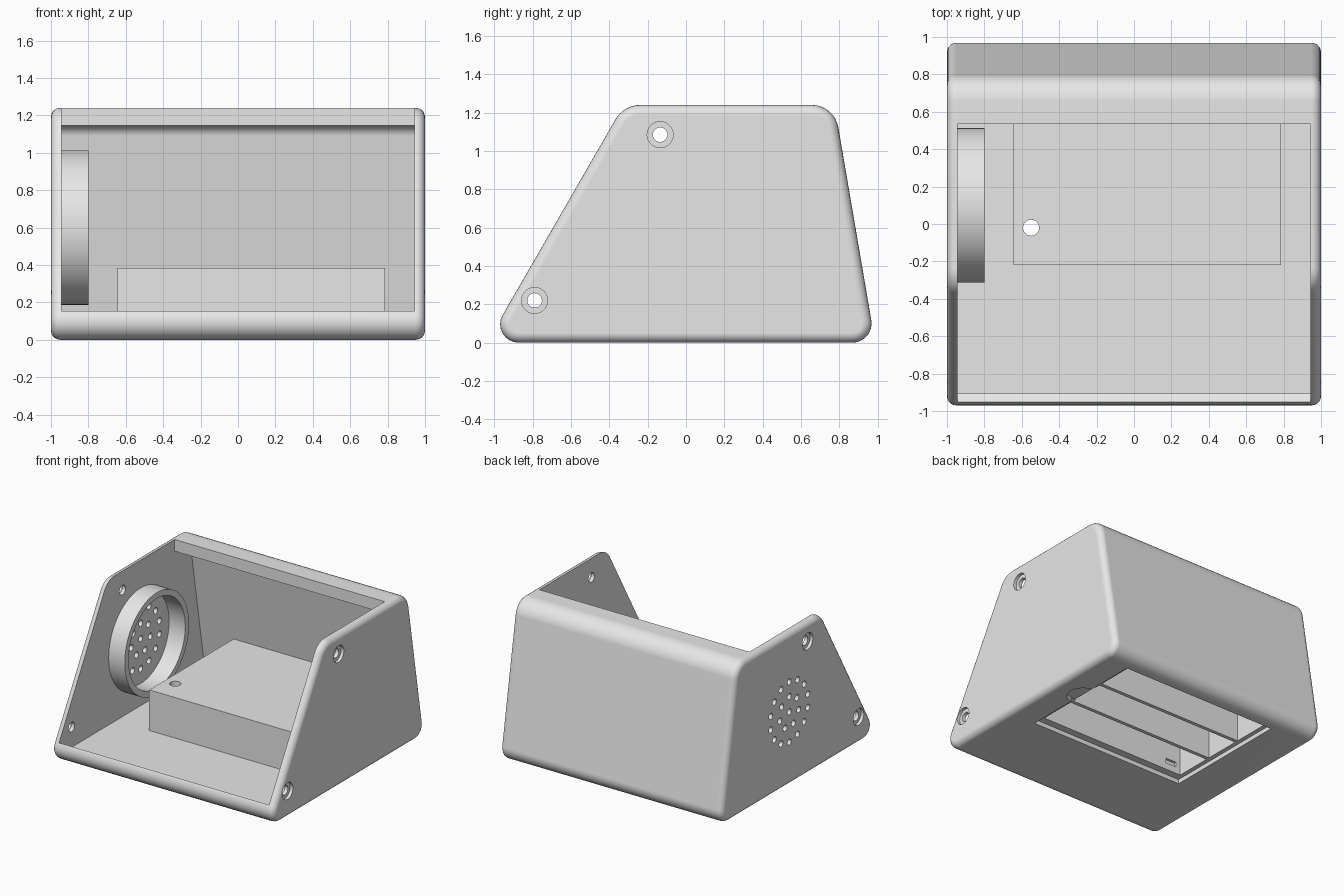
import bpy, bmesh, math
from mathutils import Vector, Matrix

cube = bpy.data.objects.get("Cube")
if cube:
    bpy.data.objects.remove(cube, do_unlink=True)

grey = bpy.data.materials.new("light_grey_plastic")
grey.use_nodes = True
grey.diffuse_color = (0.8, 0.8, 0.8, 1)
grey.node_tree.nodes["Principled BSDF"].inputs["Base Color"].default_value = (0.8, 0.8, 0.8, 1)


def make(name, bm):
    bmesh.ops.recalc_face_normals(bm, faces=bm.faces)
    mesh = bpy.data.meshes.new(name)
    bm.to_mesh(mesh)
    bm.free()
    mesh.materials.append(grey)
    obj = bpy.data.objects.new(name, mesh)
    bpy.context.collection.objects.link(obj)
    return obj


def fillet(corners, steps=8):
    """Round each (y, z, radius) corner of a closed outline."""
    out = []
    for i, (y, z, r) in enumerate(corners):
        p = Vector((y, z))
        if r == 0:
            out.append(p)
            continue
        a = (Vector(corners[i - 1][:2]) - p).normalized()
        b = (Vector(corners[(i + 1) % len(corners)][:2]) - p).normalized()
        half = a.angle(b) / 2
        centre = p + (a + b).normalized() * (r / math.sin(half))
        start = p + a * (r / math.tan(half)) - centre
        end = p + b * (r / math.tan(half)) - centre
        sweep = start.angle(end)
        for k in range(steps + 1):
            t = k / steps
            out.append(centre + (start * math.sin((1 - t) * sweep)
                                 + end * math.sin(t * sweep)) / math.sin(sweep))
    return out


def prism(name, corners, x0, x1, edge=0):
    """Extrude a side outline along x, optionally rounding the end rims."""
    bm = bmesh.new()
    face = bm.faces.new([bm.verts.new((x0, p.x, p.y)) for p in fillet(corners)])
    new = bmesh.ops.extrude_face_region(bm, geom=[face])["geom"]
    bmesh.ops.translate(bm, vec=(x1 - x0, 0, 0),
                        verts=[v for v in new if isinstance(v, bmesh.types.BMVert)])
    if edge:
        rims = [e for e in bm.edges if abs(e.verts[0].co.x - e.verts[1].co.x) < 1e-5]
        bmesh.ops.bevel(bm, geom=rims, offset=edge, segments=5, profile=0.5, affect='EDGES')
    return make(name, bm)


def boxes(name, spans):
    bm = bmesh.new()
    for lo, hi in spans:
        lo, hi = Vector(lo), Vector(hi)
        bmesh.ops.create_cube(bm, size=1, matrix=Matrix.Translation((lo + hi) / 2)
                              @ Matrix.Diagonal((*(hi - lo), 1)))
    return make(name, bm)


def rods(name, centres, r, length, axis='X', sides=24):
    bm = bmesh.new()
    turn = Matrix.Rotation(math.pi / 2, 4, 'Y') if axis == 'X' else Matrix()
    for c in centres:
        bmesh.ops.create_cone(bm, cap_ends=True, segments=sides, radius1=r, radius2=r,
                              depth=length, matrix=Matrix.Translation(c) @ turn)
    return make(name, bm)


def combine(target, tool, operation='DIFFERENCE'):
    mod = target.modifiers.new("combine", 'BOOLEAN')
    mod.operation, mod.solver, mod.object = operation, 'EXACT', tool
    bpy.context.view_layer.objects.active = target
    bpy.ops.object.modifier_apply(modifier=mod.name)
    bpy.data.objects.remove(tool, do_unlink=True)


def finish(obj):
    bpy.ops.object.select_all(action='DESELECT')
    obj.select_set(True)
    bpy.context.view_layer.objects.active = obj
    bpy.ops.object.shade_smooth_by_angle(angle=math.radians(32))
    mod = obj.modifiers.new("weighted_normals", 'WEIGHTED_NORMAL')
    mod.keep_sharp = True


# Outer shell with rounded corners
shell = prism("enclosure_shell", [(-1.04, 0, 0.096), (0.987, 0, 0.1),
                                  (0.775, 1.24, 0.14), (-0.325, 1.24, 0.15)], -1, 1, 0.05)

# Hollow interior with the open sloping front and front lip
combine(shell, prism("interior_cutter", [
    (-0.947, 0.055, 0), (0.92, 0.055, 0), (0.735, 1.145, 0.065), (0.535, 1.145, 0),
    (0.535, 1.4, 0), (-0.6, 1.4, 0), (-1.04, 0.205, 0), (-0.905, 0.127, 0)], -0.945, 0.945))

# Battery compartment raised from the floor
combine(shell, prism("compartment_block", [(-0.22, 0.045, 0), (0.935, 0.045, 0),
                                           (0.885, 0.385, 0), (-0.22, 0.385, 0)],
                     -0.645, 0.785), 'UNION')

# Lid recess, finger notch and three battery channels
combine(shell, boxes("lid_recess", [((-0.635, -0.24, -0.1), (0.765, 0.83, 0.035))]))
combine(shell, rods("finger_notch", [(0.75, 0.3, 0)], 0.12, 0.08, 'Z', 32))
wide, wall = 0.303, 0.03
starts = [-0.18 + i * (wide + wall) for i in range(3)]
combine(shell, boxes("battery_channels", [((-0.6, y, -0.05), (0.72, y + wide, 0.345))
                                          for y in starts]))
combine(shell, boxes("latch_slot", [((-0.56, -0.2, 0.09), (-0.46, -0.1, 0.13))]))
combine(shell, rods("cable_hole", [(-0.55, -0.02, 0.36)], 0.043, 0.2, 'Z'))

# Counterbored screw holes on both sides
screws = [(-0.79, 0.22), (-0.135, 1.085)]
combine(shell, rods("screw_counterbores", [(s, y, z) for s in (-1, 1) for y, z in screws],
                    0.068, 0.05))
combine(shell, rods("screw_bores", [(s, y, z) for s in (-1, 1) for y, z in screws],
                    0.038, 0.3))

# Speaker grille as rings of holes
cy, cz = 0.1, 0.6
grille = [(-1, cy, cz)]
for count, radius in ((7, 0.125), (14, 0.245)):
    for k in range(count):
        a = math.tau * k / count
        grille.append((-1, cy + radius * math.sin(a), cz + radius * math.cos(a)))
combine(shell, rods("grille_holes", grille, 0.025, 0.2, 'X', 16))
finish(shell)

# Speaker mounting ring on the inner wall
ring = rods("speaker_ring", [(-0.875, cy, cz)], 0.413, 0.15, 'X', 64)
combine(ring, rods("ring_bore", [(-0.875, cy, cz)], 0.365, 0.4, 'X', 64))
finish(ring)
